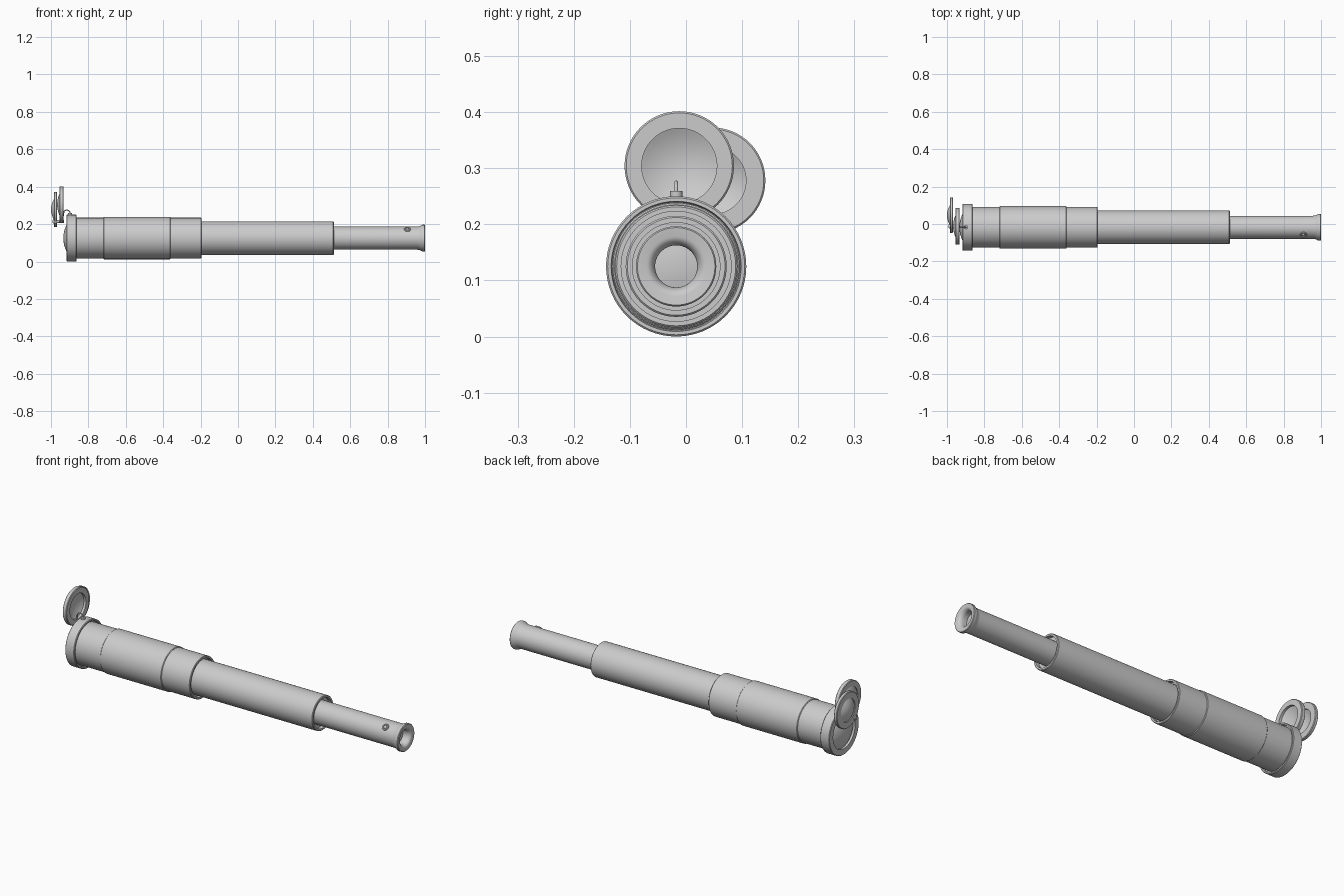
import bpy, bmesh, math
from mathutils import Vector

if "Cube" in bpy.data.objects:
    bpy.data.objects.remove(bpy.data.objects["Cube"])

AY, AZ = -0.0175, 0.125   # main optical axis


def finish(obj):
    bpy.ops.object.select_all(action='DESELECT')
    obj.select_set(True)
    bpy.context.view_layer.objects.active = obj
    bpy.ops.object.shade_smooth_by_angle(angle=math.radians(32))
    return obj


def lathe(name, profile, y=AY, z=AZ, closed=True, n=64):
    """Revolve (x, radius) points around an axis parallel to x."""
    bm = bmesh.new()
    rings = []
    for x, r in profile:
        if r < 1e-6:
            rings.append([bm.verts.new((x, y, z))])
        else:
            rings.append([bm.verts.new((x, y + r * math.cos(2 * math.pi * i / n),
                                        z + r * math.sin(2 * math.pi * i / n))) for i in range(n)])
    pairs = list(zip(rings, rings[1:]))
    if closed:
        pairs.append((rings[-1], rings[0]))
    for a, b in pairs:
        for i in range(n):
            j = (i + 1) % n
            if len(a) == 1 and len(b) == 1:
                break
            if len(a) == 1:
                bm.faces.new((a[0], b[j], b[i]))
            elif len(b) == 1:
                bm.faces.new((a[i], a[j], b[0]))
            else:
                bm.faces.new((a[i], a[j], b[j], b[i]))
    bmesh.ops.recalc_face_normals(bm, faces=bm.faces)
    me = bpy.data.meshes.new(name)
    bm.to_mesh(me)
    bm.free()
    obj = bpy.data.objects.new(name, me)
    bpy.context.collection.objects.link(obj)
    return finish(obj)


def pipe(name, x0, x1, ro, ri, b=0.003):
    """Hollow tube with slightly bevelled outer edges."""
    return lathe(name, [(x0, ri), (x0, ro - b), (x0 + b, ro),
                        (x1 - b, ro), (x1, ro - b), (x1, ri)])


def dome(x_rim, x_tip, r, k=8):
    """Arc of points from the rim to the tip of a shallow dome."""
    return [(x_rim + (x_tip - x_rim) * (1 - (1 - i / k) ** 2), r * (1 - i / k)) for i in range(k + 1)]


# Telescoping body tubes
pipe("large_tube", -0.885, -0.195, 0.109, 0.098)
pipe("grip_sleeve", -0.72, -0.36, 0.113, 0.107)
pipe("middle_tube", -0.30, 0.512, 0.090, 0.078)
lathe("large_tube_stop", [(-0.26, 0.085), (-0.26, 0.104), (-0.215, 0.104), (-0.215, 0.085)])
lathe("middle_tube_stop", [(0.45, 0.055), (0.45, 0.084), (0.492, 0.084), (0.492, 0.055)])

# Eyepiece tube with flared end and rounded funnel
funnel = [(0.975 + 0.023 * math.cos(t), 0.0545 - 0.017 * math.sin(t))
          for t in [math.pi / 2 * i / 8 for i in range(9)]]
lathe("eyepiece_tube", [(0.42, 0.050), (0.42, 0.0615), (0.955, 0.0615), (0.967, 0.063),
                        (0.976, 0.066), (0.983, 0.0705), (0.986, 0.0715), (0.997, 0.0715),
                        (1.0, 0.069), (0.999, 0.060)] + funnel + [(0.94, 0.0375), (0.94, 0.050)])
lathe("eyepiece_lens", [(0.945, 0.0), (0.945, 0.039), (0.955, 0.039)] + dome(0.955, 0.959, 0.038)[1:], closed=False)

# Objective ring and lens
lathe("objective_ring", [(-0.917, 0.092), (-0.917, 0.122), (-0.914, 0.125), (-0.866, 0.125),
                         (-0.863, 0.122), (-0.863, 0.116), (-0.872, 0.114), (-0.872, 0.092)])
lathe("objective_lens", [(-0.89, 0.0), (-0.89, 0.094)] + dome(-0.904, -0.934, 0.094), closed=False)


# Swivelling lens discs: flat rim with a thin domed centre
def lens_disc(name, y, z, x0, x1, r, ri, bulge):
    b = 0.003
    lathe(name + "_rim", [(x0, ri), (x0, r - b), (x0 + b, r), (x1 - b, r), (x1, r - b), (x1, ri)], y, z)
    outer = dome(x0 + 0.005, x0 - bulge, ri + 0.001)
    inner = dome(x0 + 0.011, x0 - bulge + 0.006, ri + 0.001)
    lathe(name + "_glass", outer[::-1] + inner, y, z, closed=False)


lens_disc("near_disc", -0.012, 0.304, -0.955, -0.932, 0.0975, 0.067, 0.012)
lens_disc("far_disc", 0.047, 0.278, -0.985, -0.967, 0.0945, 0.060, 0.015)

# Pivot pin joining the discs
lathe("disc_pivot", [(-0.991, 0.0), (-0.991, 0.009), (-0.984, 0.011), (-0.955, 0.008), (-0.931, 0.008),
                     (-0.931, 0.0)], -0.013, 0.214, closed=False, n=24)

# Hinge foot and bent wire holding the discs on the ring
bpy.ops.mesh.primitive_cylinder_add(vertices=24, radius=0.011, depth=0.014, location=(-0.898, AY, 0.252))
bpy.context.object.name = "hinge_foot"
finish(bpy.context.object)
cu = bpy.data.curves.new("hinge_wire", 'CURVE')
cu.dimensions = '3D'
cu.bevel_depth = 0.003
cu.bevel_resolution = 3
cu.use_fill_caps = True
pts = [(-0.898, 0.250)] + [(-0.915 + 0.017 * math.cos(t), 0.258 + 0.017 * math.sin(t))
                           for t in [math.pi * i / 12 for i in range(13)]] + [(-0.936, 0.236)]
sp = cu.splines.new('POLY')
sp.points.add(len(pts) - 1)
for p, (x, z) in zip(sp.points, pts):
    p.co = (x, AY, z, 1)
bpy.context.collection.objects.link(bpy.data.objects.new("hinge_wire", cu))

# Small eyelet and stud on the eyepiece tube
d = Vector((0, -0.64, 0.77)).normalized()
rot = d.to_track_quat('Z', 'Y').to_euler()
pos = Vector((0.906, AY, AZ)) + d * 0.0615
bpy.ops.mesh.primitive_torus_add(major_segments=32, minor_segments=10, major_radius=0.014,
                                 minor_radius=0.004, location=pos, rotation=rot)
bpy.context.object.name = "eyelet_ring"
finish(bpy.context.object)
bpy.ops.mesh.primitive_uv_sphere_add(segments=20, ring_count=10, radius=0.008, location=pos, rotation=rot)
bpy.context.object.name = "eyelet_stud"
bpy.context.object.scale = (1, 1, 0.7)
finish(bpy.context.object)
